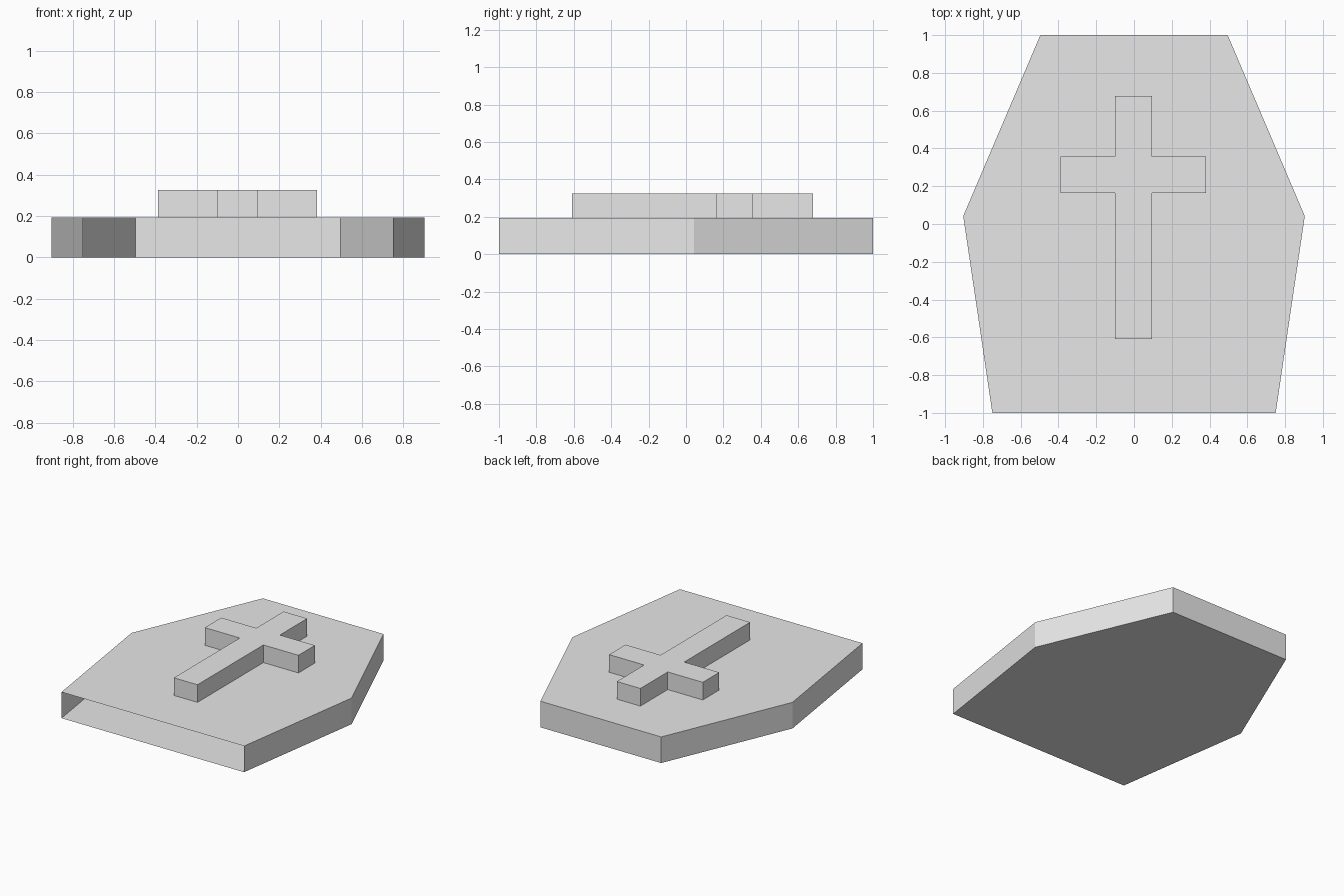
import bpy
import bmesh

cube = bpy.data.objects.get("Cube")
if cube:
    bpy.data.objects.remove(cube, do_unlink=True)

# Single stone grey
grey = bpy.data.materials.new("stone_grey")
grey.use_nodes = True
colour = (0.8, 0.8, 0.8, 1)
grey.diffuse_color = colour
grey.node_tree.nodes["Principled BSDF"].inputs["Base Color"].default_value = colour


def prism(name, outline, bottom, top, open_front=False):
    """Extrude a flat outline upward, optionally leaving its front end open."""
    bm = bmesh.new()
    base = bm.faces.new([bm.verts.new((x, y, bottom)) for x, y in outline])
    cap = bmesh.ops.extrude_face_region(bm, geom=[base], use_keep_orig=True)
    moved = [v for v in cap["geom"] if isinstance(v, bmesh.types.BMVert)]
    bmesh.ops.translate(bm, verts=moved, vec=(0, 0, top - bottom))
    bmesh.ops.recalc_face_normals(bm, faces=bm.faces)
    if open_front:
        front = [f for f in bm.faces if f.normal.y < -0.99]
        bmesh.ops.delete(bm, geom=front, context="FACES_ONLY")
    mesh = bpy.data.meshes.new(name)
    bm.to_mesh(mesh)
    bm.free()
    mesh.materials.append(grey)
    obj = bpy.data.objects.new(name, mesh)
    bpy.context.collection.objects.link(obj)
    return obj


def mirrored(half, centre=0):
    """Complete an outline from its left half."""
    return ([(centre + x, y) for x, y in half]
            + [(centre - x, y) for x, y in reversed(half)])


lid_height = 0.194

# Hollow six-sided coffin, open at the front end
coffin_half = [(0.75, -1), (0.904, 0.042), (0.496, 1)]
prism("coffin_body", mirrored(coffin_half), 0, lid_height, open_front=True)

# Raised cross on the lid
stem, arm = 0.097, 0.385
cross_half = [(stem, -0.61), (stem, 0.164), (arm, 0.164),
              (arm, 0.357), (stem, 0.357), (stem, 0.678)]
prism("lid_cross", mirrored(cross_half, -0.003), lid_height, 0.325)
